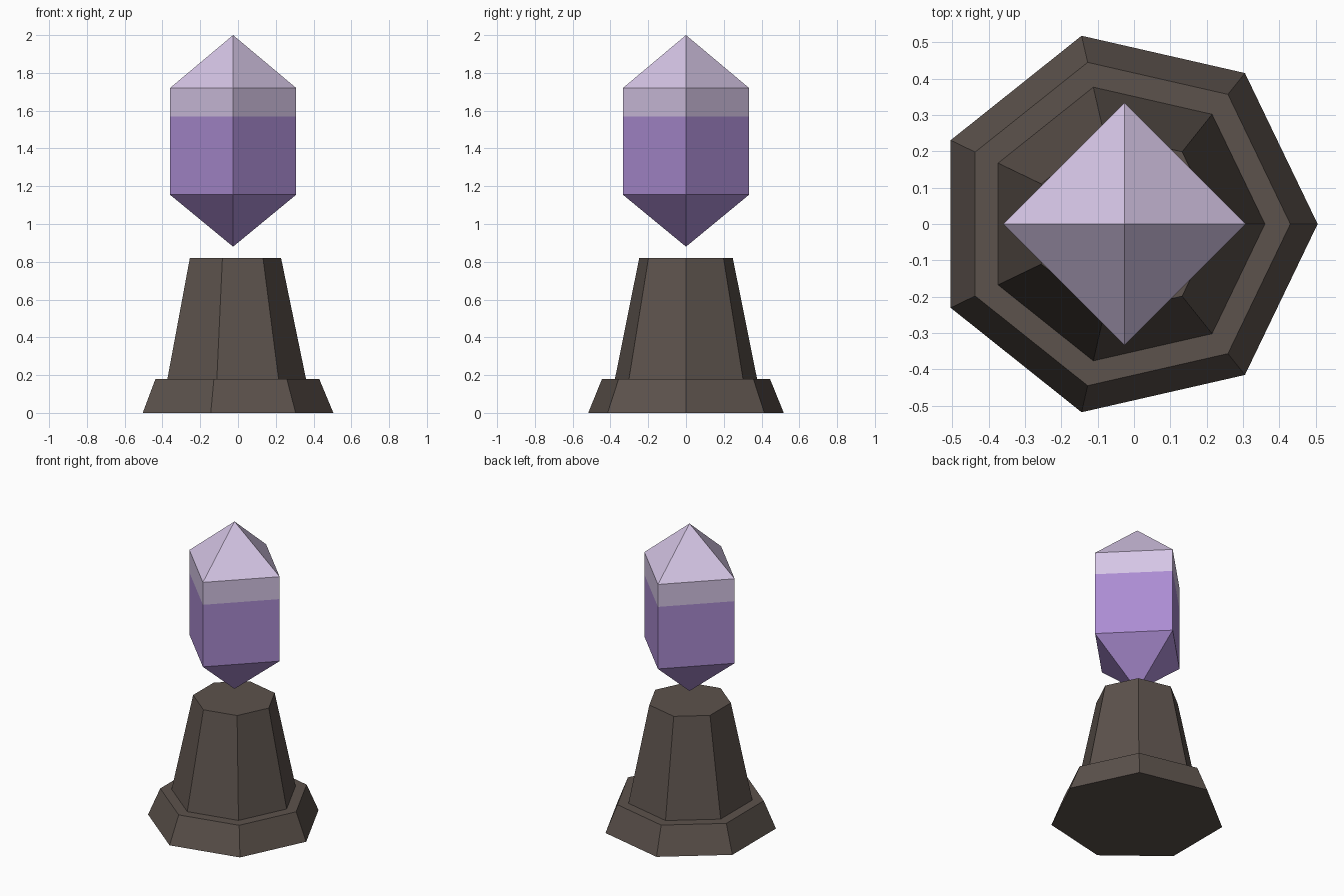
import bpy, bmesh, math

if "Cube" in bpy.data.objects:
    bpy.data.objects.remove(bpy.data.objects["Cube"])

CX = -0.026  # heptagon centre, so its bounds are centred on x = 0


def material(name, rgb):
    """Flat material from an sRGB 0-255 colour."""
    m = bpy.data.materials.new(name)
    lin = [((c / 255 + 0.055) / 1.055) ** 2.4 for c in rgb]
    m.diffuse_color = (*lin, 1.0)
    m.use_nodes = True
    m.node_tree.nodes["Principled BSDF"].inputs["Base Color"].default_value = m.diffuse_color
    return m


def stack(name, sides, profile, mats, rule=lambda z: 0):
    """Faceted solid from (radius, height) rings; radius 0 makes a point."""
    bm = bmesh.new()
    rings = []
    for r, z in profile:
        n = sides if r > 0 else 1
        rings.append([bm.verts.new((CX + r * math.cos(math.tau * i / sides),
                                    r * math.sin(math.tau * i / sides), z))
                      for i in range(n)])
    for a, b in zip(rings, rings[1:]):
        for i in range(sides):
            j = (i + 1) % sides
            if len(a) == 1:
                bm.faces.new((a[0], b[j], b[i]))
            elif len(b) == 1:
                bm.faces.new((a[i], a[j], b[0]))
            else:
                bm.faces.new((a[i], a[j], b[j], b[i]))
    for end in (rings[0], rings[-1]):
        if len(end) > 1:
            bm.faces.new(end)
    bmesh.ops.recalc_face_normals(bm, faces=bm.faces)
    for f in bm.faces:
        f.material_index = rule(f.calc_center_median().z)
    me = bpy.data.meshes.new(name)
    bm.to_mesh(me)
    bm.free()
    for m in mats:
        me.materials.append(m)
    ob = bpy.data.objects.new(name, me)
    bpy.context.collection.objects.link(ob)
    return ob


stone = material("dark stone", (92, 82, 76))
purple = material("purple crystal", (171, 140, 210))
pale = material("pale crystal", (213, 197, 229))

# Stepped seven-sided pedestal
stack("pedestal", 7, [(0.531, 0), (0.456, 0.18), (0.386, 0.18), (0.254, 0.82)], [stone])

# Floating four-sided crystal with a pale upper band and tip
stack("crystal", 4,
      [(0, 0.88), (0.334, 1.155), (0.334, 1.57), (0.334, 1.72), (0, 2.0)],
      [purple, pale], lambda z: 1 if z > 1.57 else 0)
